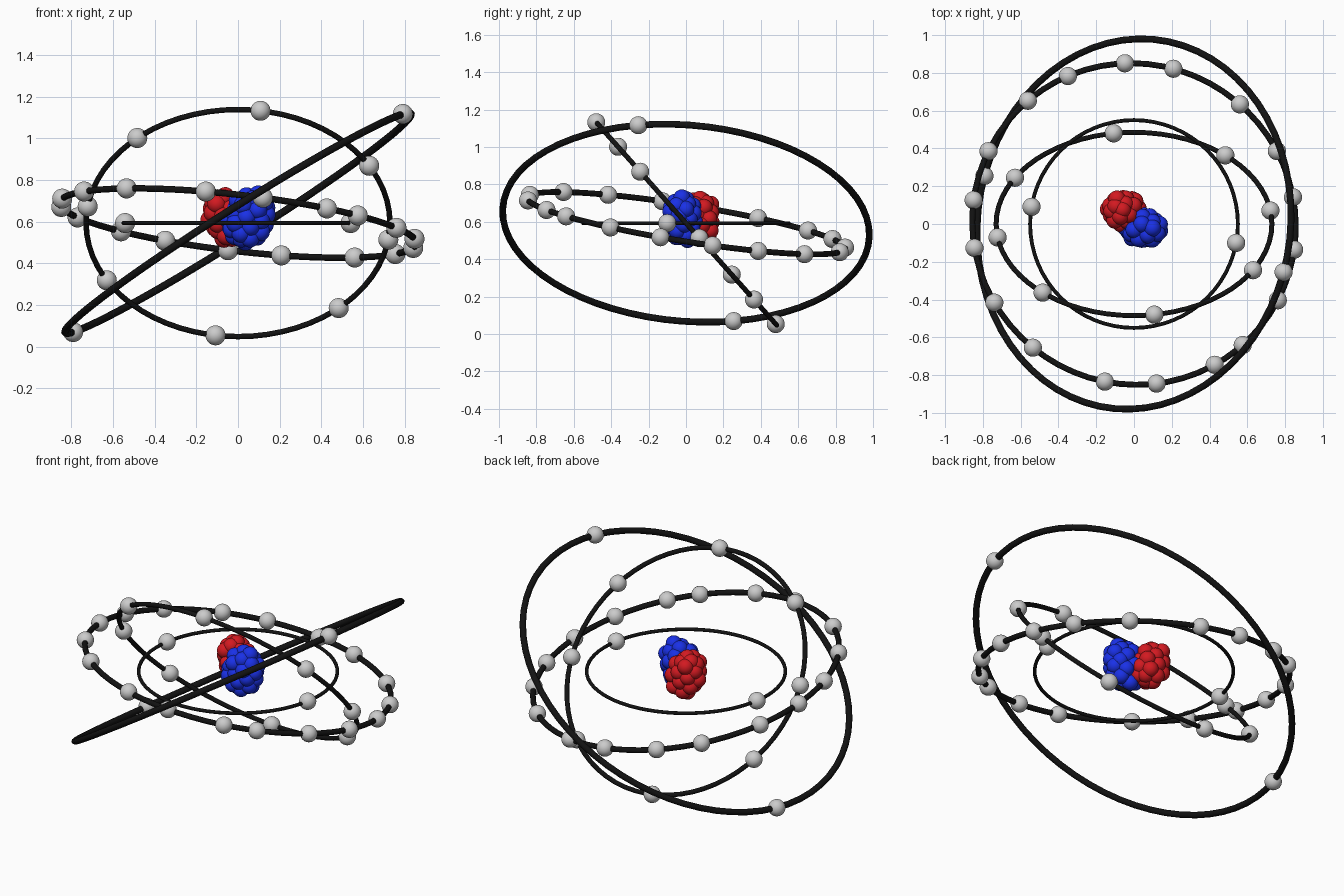
import bpy, random
from math import sin, cos, pi, sqrt, radians
from mathutils import Vector

if "Cube" in bpy.data.objects:
    bpy.data.objects.remove(bpy.data.objects["Cube"])

random.seed(4)
CENTRE = Vector((0, 0, 0.593))


def material(name, color):
    m = bpy.data.materials.new(name)
    m.diffuse_color = (*color, 1)
    m.use_nodes = True
    m.node_tree.nodes["Principled BSDF"].inputs["Base Color"].default_value = m.diffuse_color
    return m


BLACK = material("black", (0.006, 0.006, 0.006))
RED = material("red", (0.65, 0.01, 0.015))
BLUE = material("blue", (0.01, 0.03, 0.8))


def ball_mesh(name, radius, mat=None):
    """One smooth ball whose mesh is shared by all its copies."""
    bpy.ops.mesh.primitive_uv_sphere_add(segments=32, ring_count=16, radius=radius)
    ob = bpy.context.object
    bpy.ops.object.shade_smooth()
    mesh = ob.data
    mesh.name = name
    if mat:
        mesh.materials.append(mat)
    mesh.use_fake_user = True
    bpy.data.objects.remove(ob)
    return mesh


def place(name, mesh, location):
    ob = bpy.data.objects.new(name, mesh)
    ob.location = location
    bpy.context.collection.objects.link(ob)


ELECTRON = ball_mesh("electron", 0.048)


def shell(name, radius, slope_x, slope_y, angles):
    """Orbit ring tilted to z = slope_x*x + slope_y*y, with electrons on it."""
    normal = Vector((-slope_x, -slope_y, 1)).normalized()
    turn = Vector((0, 0, 1)).rotation_difference(normal)
    bpy.ops.mesh.primitive_torus_add(
        major_radius=radius, minor_radius=0.0183 * radius,
        major_segments=64, minor_segments=12,
        location=CENTRE, rotation=turn.to_euler())
    ring = bpy.context.object
    ring.name = name + "_orbit"
    ring.data.materials.append(BLACK)
    bpy.ops.object.shade_smooth()
    for a in angles:
        p = Vector((cos(radians(a)), sin(radians(a)), 0)) * radius
        place(name + "_electron", ELECTRON, CENTRE + turn @ p)


# Four electron shells, from the inside out
half = [8.4, 48.5, 98.5, 149.7]
shell("first", 0.55, 0, 0, [170.5, 349.5])
shell("second", 0.73, 0, -1.124, half + [a + 180 for a in half])
shell("third", 0.862, -0.115, -0.16,
      [92.7, 75.4, 48.6, 27.5, 10.1, -8.7, -27.8, -48.3, -60.6,
       -82.5, -100.9, -129.2, -150.2, -170.9, 172, 153.6, 130.5, 113.6])
shell("fourth", 0.983, 0.633, -0.088, [-16.3, 163.7])


def cluster(name, mat, count, centre, radii, lean):
    """Packed balls spread over a leaning ellipsoid."""
    mesh = ball_mesh(name, 0.045, mat)
    for i in range(count):
        h = 1 - 2 * (i + 0.5) / count
        r, a = sqrt(1 - h * h), i * pi * (3 - sqrt(5))
        s = random.uniform(0.82, 1.08)
        p = Vector((r * cos(a) * radii[0], r * sin(a) * radii[1], h * radii[2])) * s
        p.x += lean * p.z
        place(name, mesh, Vector(centre) + p)


# Nucleus
cluster("proton", RED, 32, (-0.058, 0.075, 0.62), (0.078, 0.07, 0.118), -0.2)
cluster("neutron", BLUE, 34, (0.05, -0.022, 0.613), (0.095, 0.072, 0.112), 0.2)
